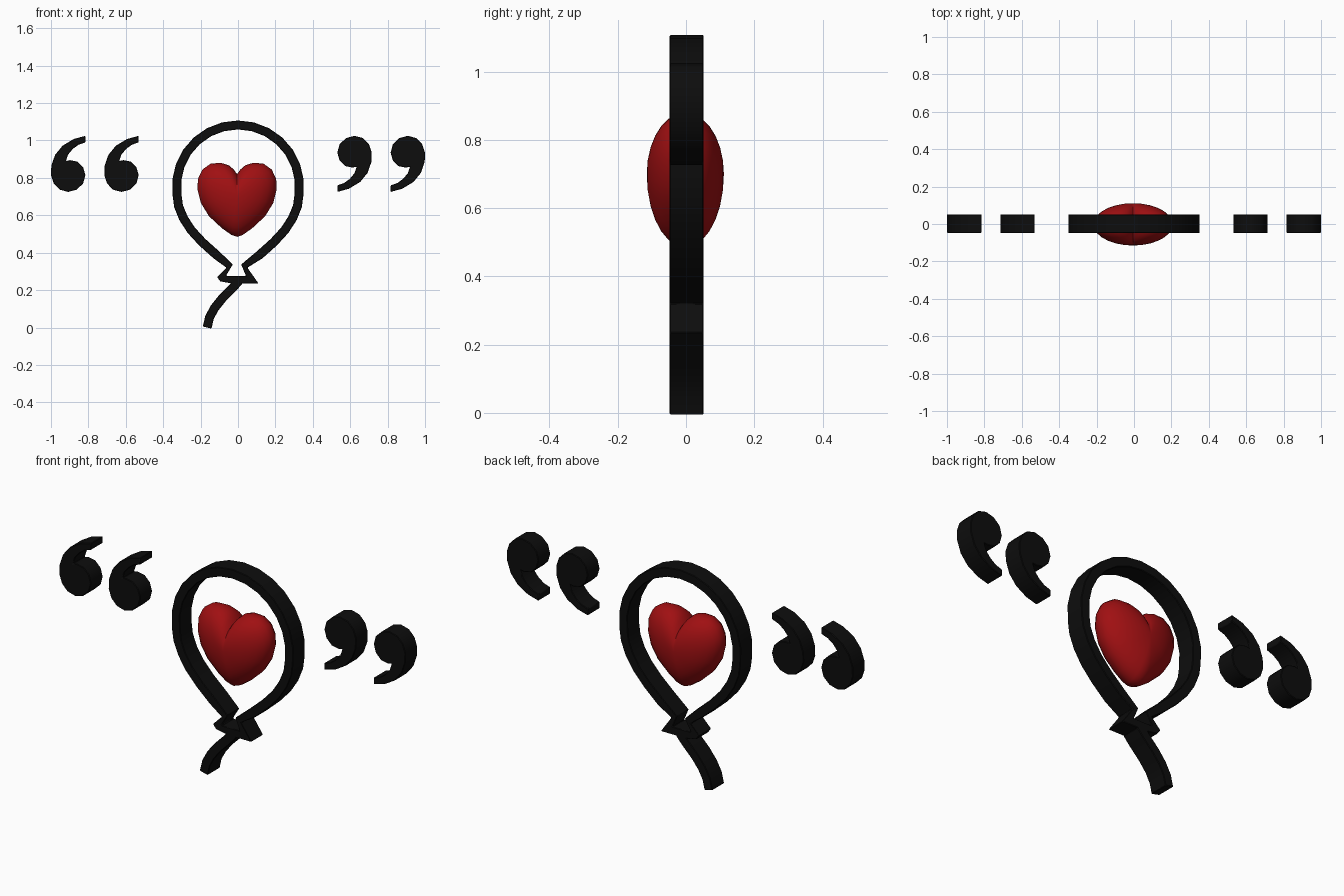
import bpy, bmesh, math
from mathutils import Vector

if "Cube" in bpy.data.objects:
    bpy.data.objects.remove(bpy.data.objects["Cube"])

Y0, Y1 = -0.048, 0.052   # front and back of the flat black parts


def material(name, rgb):
    m = bpy.data.materials.new(name)
    m.diffuse_color = (*rgb, 1)
    m.use_nodes = True
    m.node_tree.nodes["Principled BSDF"].inputs["Base Color"].default_value = m.diffuse_color
    return m


BLACK = material("black", (0.004, 0.004, 0.004))
RED = material("red", (0.35, 0.005, 0.006))


def finish(name, bm, mat, angle, bevel=0):
    bmesh.ops.recalc_face_normals(bm, faces=bm.faces)
    me = bpy.data.meshes.new(name)
    bm.to_mesh(me)
    bm.free()
    me.materials.append(mat)
    ob = bpy.data.objects.new(name, me)
    bpy.context.collection.objects.link(ob)
    if bevel:
        b = ob.modifiers.new("edge_bevel", 'BEVEL')
        b.width, b.segments, b.limit_method = bevel, 1, 'ANGLE'
        b.angle_limit = math.radians(60)
    bpy.ops.object.select_all(action='DESELECT')
    ob.select_set(True)
    bpy.context.view_layer.objects.active = ob
    bpy.ops.object.shade_smooth_by_angle(angle=math.radians(angle))
    return ob


def extrude(bm):
    """Thicken flat faces lying at Y0 back to Y1."""
    r = bmesh.ops.extrude_face_region(bm, geom=bm.faces[:])
    vs = [g for g in r["geom"] if isinstance(g, bmesh.types.BMVert)]
    bmesh.ops.translate(bm, verts=vs, vec=(0, Y1 - Y0, 0))


def strip(name, pairs, closed):
    """Flat band through pairs of (outer, inner) points, given depth."""
    bm = bmesh.new()
    rows = [[bm.verts.new((x, Y0, z)) for x, z in p] for p in pairs]
    n = len(rows)
    for i in range(n if closed else n - 1):
        a, b = rows[i], rows[(i + 1) % n]
        bm.faces.new((a[0], b[0], b[1], a[1]))
    extrude(bm)
    return finish(name, bm, BLACK, 20, 0.003)


def offset_pairs(pts, half):
    """Offset a centre line to both sides."""
    pts = [Vector(p) for p in pts]
    out = []
    for i, p in enumerate(pts):
        d = (pts[min(i + 1, len(pts) - 1)] - pts[max(i - 1, 0)]).normalized()
        nrm = Vector((d.y, -d.x)) * half
        out.append((p + nrm, p - nrm))
    return out


# Balloon outline: round top tapering to a flared neck
taper = [(0.318, 0.65), (0.292, 0.585), (0.25, 0.52), (0.19, 0.455), (0.115, 0.388)]
arc = [(0.329 * math.cos(math.radians(a)), 0.754 + 0.329 * math.sin(math.radians(a)))
       for a in range(-8, 189, 14)]
body = taper[::-1] + arc + [(-x, z) for x, z in taper]
neck = [((-0.062, 0.32), (-0.028, 0.337)),
        ((-0.112, 0.27), (-0.062, 0.28)),
        ((-0.095, 0.247), (-0.058, 0.275)),
        ((-0.03, 0.235), (-0.02, 0.275)),
        ((0.11, 0.235), (0.043, 0.275)),
        ((0.05, 0.32), (0.017, 0.337))]
strip("balloon_outline", offset_pairs(body, 0.024) + neck, True)

# String hanging below the knot
strip("balloon_string", offset_pairs(
    [(0.005, 0.25), (-0.03, 0.21), (-0.085, 0.155), (-0.125, 0.105),
     (-0.152, 0.055), (-0.165, 0.0)], 0.024), False)

# Quotation marks: closing on the right, the same turned half round on the left
QUOTE = [(-0.092, -0.15), (-0.03, -0.133), (0.03, -0.097), (0.07, -0.048), (0.09, 0.01),
         (0.092, 0.06), (0.077, 0.105), (0.045, 0.138), (0, 0.15), (-0.045, 0.138),
         (-0.08, 0.105), (-0.092, 0.06), (-0.08, 0.018), (-0.05, -0.012), (-0.01, -0.02),
         (0.012, -0.015), (0, -0.05), (-0.025, -0.08), (-0.055, -0.102), (-0.092, -0.115)]
for label, s in (("closing", 1), ("opening", -1)):
    for place, cx in (("inner", 0.623), ("outer", 0.908)):
        bm = bmesh.new()
        bm.faces.new([bm.verts.new((s * (cx + x), Y0, 0.875 + s * z)) for x, z in QUOTE])
        extrude(bm)
        finish(f"{label}_quote_{place}", bm, BLACK, 35, 0.003)

# Puffed heart: rings of the heart outline shrinking toward front and back
half = [(0.018, 0.845), (0.045, 0.868), (0.085, 0.88), (0.14, 0.877), (0.185, 0.845),
        (0.209, 0.795), (0.212, 0.74), (0.193, 0.665), (0.15, 0.595), (0.08, 0.53), (0.03, 0.495)]
outline = [(0, 0.82)] + half + [(0, 0.485)] + [(-x, z) for x, z in half[::-1]]
CX, CY, CZ, DEPTH, N = -0.005, -0.002, 0.70, 0.113, 7
bm = bmesh.new()
rings = []
for k in range(-N + 1, N):
    t = k / N * math.pi / 2
    rings.append([bm.verts.new((CX + x * math.cos(t), CY + DEPTH * math.sin(t),
                                CZ + (z - CZ) * math.cos(t))) for x, z in outline])
m = len(outline)
for a, b in zip(rings, rings[1:]):
    for i in range(m):
        j = (i + 1) % m
        bm.faces.new((a[i], a[j], b[j], b[i]))
for ring, side in ((rings[0], -1), (rings[-1], 1)):
    tip = bm.verts.new((CX, CY + side * DEPTH, CZ))
    for i in range(m):
        bm.faces.new((ring[i], ring[(i + 1) % m], tip))
finish("heart", bm, RED, 50)
